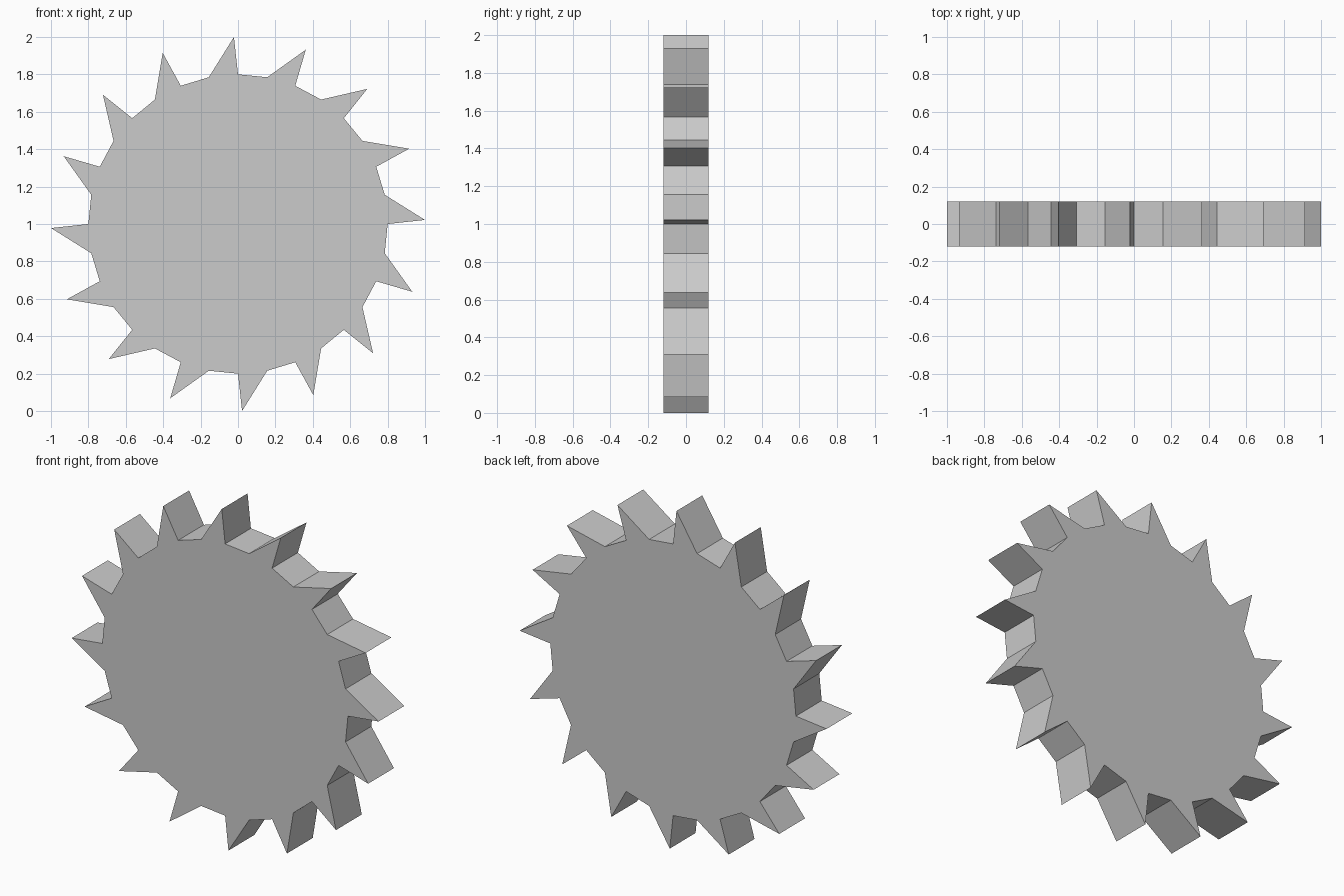
import bpy, bmesh
from math import sin, cos, radians

if "Cube" in bpy.data.objects:
    bpy.data.objects.remove(bpy.data.objects["Cube"])

TEETH = 16
R_ROOT, R_TIP = 0.8, 1.0
HALF = 0.12            # half thickness
TIP_LEAN = 1.25        # degrees the tip sits behind the tooth's leading root
STEP = 360 / TEETH


def polar(r, deg):
    # angle measured clockwise from the top, seen from the front
    a = radians(deg)
    return (r * sin(a), -HALF, 1 + r * cos(a))


# Saw outline: trailing root, leaning tip, leading root for each tooth
outline = []
for k in range(TEETH):
    a = k * STEP
    outline += [polar(R_ROOT, a - STEP / 2),
                polar(R_TIP, a - TIP_LEAN),
                polar(R_ROOT, a)]

# Extrude the outline through the thickness
bm = bmesh.new()
face = bm.faces.new([bm.verts.new(p) for p in outline])
ext = bmesh.ops.extrude_face_region(bm, geom=[face], use_keep_orig=True)
moved = [g for g in ext["geom"] if isinstance(g, bmesh.types.BMVert)]
bmesh.ops.translate(bm, verts=moved, vec=(0, 2 * HALF, 0))
bmesh.ops.recalc_face_normals(bm, faces=bm.faces)

mesh = bpy.data.meshes.new("toothed_wheel")
bm.to_mesh(mesh)
bm.free()
bpy.context.collection.objects.link(bpy.data.objects.new("toothed_wheel", mesh))
